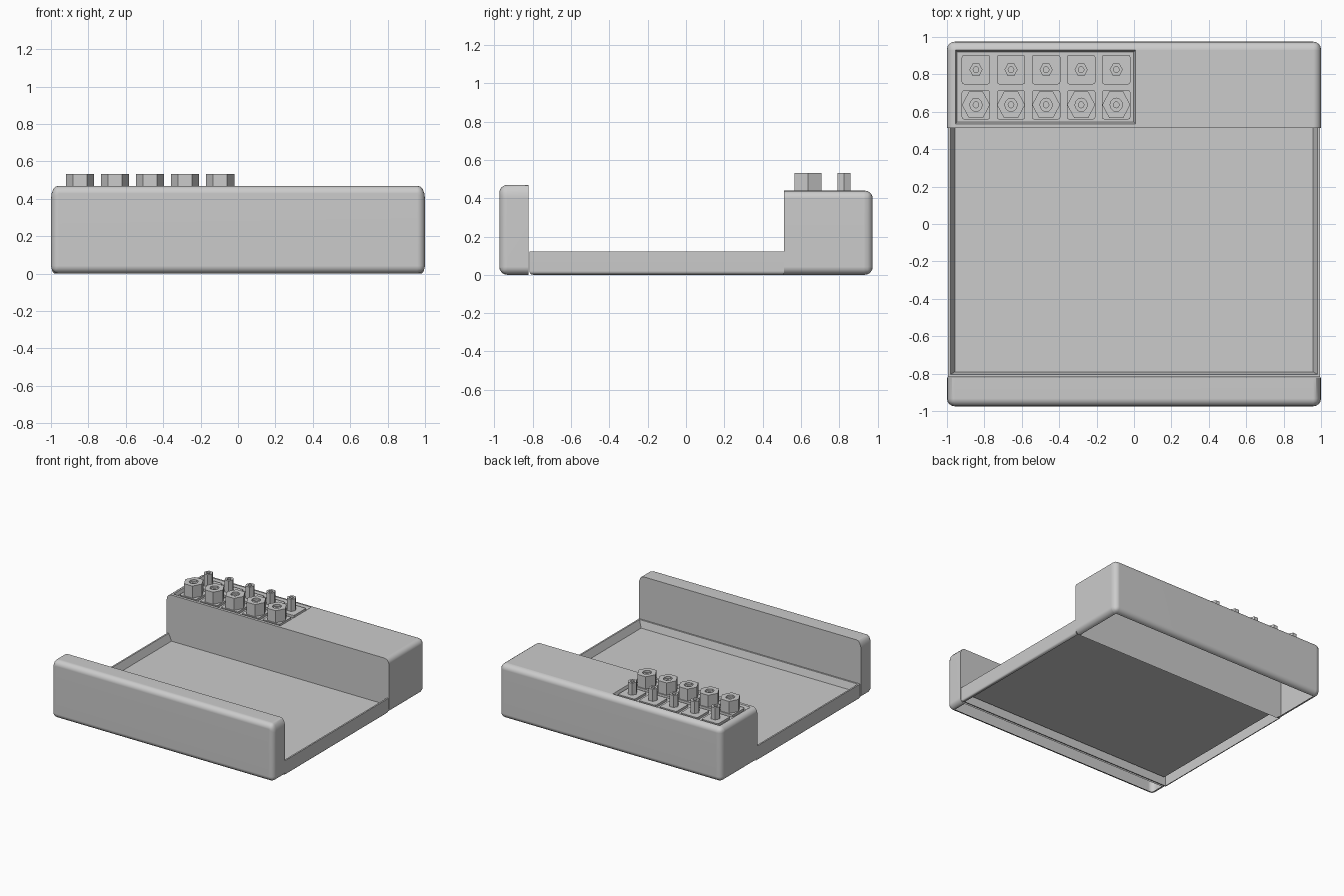
import bpy, bmesh, math
from mathutils import Vector

cube = bpy.data.objects.get("Cube")
if cube:
    bpy.data.objects.remove(cube, do_unlink=True)

SHADE = (0.6, 0.6, 0.6, 1)
grey = bpy.data.materials.new("plain grey")
grey.use_nodes = True
grey.diffuse_color = SHADE
grey.node_tree.nodes["Principled BSDF"].inputs["Base Color"].default_value = SHADE


def finish(bm, name):
    mesh = bpy.data.meshes.new(name)
    bm.to_mesh(mesh)
    bm.free()
    mesh.materials.append(grey)
    obj = bpy.data.objects.new(name, mesh)
    bpy.context.collection.objects.link(obj)
    bpy.ops.object.select_all(action='DESELECT')
    obj.select_set(True)
    bpy.context.view_layer.objects.active = obj
    bpy.ops.object.shade_smooth_by_angle(angle=math.radians(32))
    # Keep the large flat faces evenly shaded
    obj.modifiers.new("flat_normals", 'WEIGHTED_NORMAL').keep_sharp = True


def block(lo, hi):
    bm = bmesh.new()
    bmesh.ops.create_cube(bm, size=1)
    for v in bm.verts:
        v.co = Vector(a + (b - a) * (c + 0.5) for a, b, c in zip(lo, hi, v.co))
    return bm


def bevel(bm, edges, offset, segments):
    bmesh.ops.bevel(bm, geom=edges, offset=offset, segments=segments, profile=0.5, affect='EDGES')


def rounded_shell(lo, hi, flat_y, radius):
    """Block with rounded edges, except round the flat inner side."""
    bm = block(lo, hi)
    bevel(bm, [e for e in bm.edges if any(abs(v.co.y - flat_y) > 0.01 for v in e.verts)], radius, 4)
    return bm


def open_bottom(bm):
    bm.normal_update()
    down = [f for f in bm.faces if f.normal.z < -0.99 and f.calc_center_median().z < 0.01]
    bmesh.ops.delete(bm, geom=down, context='FACES')


RADIUS = 0.042

# Front wall, hollow underneath, with taller rounding at its two upper ends
wall_top = 0.47
wall = rounded_shell((-1, -0.975, 0), (1, -0.822, wall_top), -0.822, RADIUS)
for v in wall.verts:
    drop = wall_top - v.co.z
    if drop < RADIUS + 0.001:
        end = max(0, (abs(v.co.x) - 1 + RADIUS) / RADIUS)
        v.co.z = wall_top - drop * (1 + 0.7 * end)
open_bottom(wall)
finish(wall, "front_wall")

# Rear housing with a sunken panel in its top, hollow underneath
housing = rounded_shell((-1, 0.512, 0), (1, 0.975, 0.44), 0.512, RADIUS)
x0, x1, y0, y1 = -0.955, 0.008, 0.535, 0.93
for point, normal in (((x0, 0, 0), (1, 0, 0)), ((x1, 0, 0), (1, 0, 0)),
                      ((0, y0, 0), (0, 1, 0)), ((0, y1, 0), (0, 1, 0))):
    bmesh.ops.bisect_plane(housing, geom=housing.verts[:] + housing.edges[:] + housing.faces[:],
                           plane_co=point, plane_no=normal)
housing.normal_update()
panel = []
for f in housing.faces:
    c = f.calc_center_median()
    if f.normal.z > 0.9 and x0 < c.x < x1 and y0 < c.y < y1:
        panel.append(f)
bmesh.ops.inset_region(housing, faces=panel, thickness=0.014, depth=-0.025)
open_bottom(housing)
finish(housing, "rear_housing")

# Floor tray: sloping lip at the sides and front, open against the housing and underneath
back = 0.512
tray = block((-0.995, -0.818, 0), (0.995, back, 0.122))
tray.normal_update()
top = [f for f in tray.faces if f.normal.z > 0.9]
lower = [e for e in tray.edges if all(v.co.z < 0.05 for v in e.verts)
         and any(v.co.y < 0 for v in e.verts)]
bmesh.ops.inset_region(tray, faces=top, thickness=0.018)
floor = bmesh.ops.extrude_face_region(tray, geom=top)
bmesh.ops.delete(tray, geom=top, context='FACES')
for v in floor["geom"]:
    if isinstance(v, bmesh.types.BMVert):
        v.co.z = 0.065
        v.co.x = math.copysign(0.957, v.co.x)
        v.co.y = max(v.co.y, -0.79)
for v in tray.verts:
    if v.co.y > 0:
        v.co.y = back
rear = [f for f in tray.faces if all(v.co.y > 0 for v in f.verts)]
bmesh.ops.delete(tray, geom=rear, context='FACES_ONLY')
bevel(tray, lower, 0.02, 3)
open_bottom(tray)
finish(tray, "floor_tray")


# Terminals: six-sided outside, round hole inside
def terminal(name, x, y, rings):
    bm = bmesh.new()
    previous = None
    for radius, z, six_sided in rings:
        ring = []
        for i in range(12):
            a = math.tau * i / 12
            r = radius * (math.cos(math.pi / 6) if six_sided and i % 2 else 1)
            ring.append(bm.verts.new((x + r * math.cos(a), y + 1.08 * r * math.sin(a), z)))
        if previous:
            for i in range(12):
                j = (i + 1) % 12
                bm.faces.new((previous[i], previous[j], ring[j], ring[i]))
        previous = ring
    bm.faces.new(previous)
    finish(bm, name)


big = [(0.075, 0.42, True), (0.075, 0.532, True), (0.033, 0.532, False),
       (0.033, 0.515, False), (0.015, 0.515, False), (0.015, 0.48, False)]
small = [(0.035, 0.42, True), (0.035, 0.532, True), (0.015, 0.532, False), (0.015, 0.49, False)]

for i in range(5):
    x = -0.845 + 0.1875 * i
    for row, y, rings in (("front", 0.637, big), ("rear", 0.825, small)):
        tile = block((x - 0.076, y - 0.078, 0.41), (x + 0.076, y + 0.078, 0.434))
        bevel(tile, [e for e in tile.edges if abs(e.verts[0].co.z - e.verts[1].co.z) > 0.01], 0.012, 2)
        finish(tile, f"{row}_tile_{i + 1}")
        terminal(f"{row}_terminal_{i + 1}", x, y, rings)
